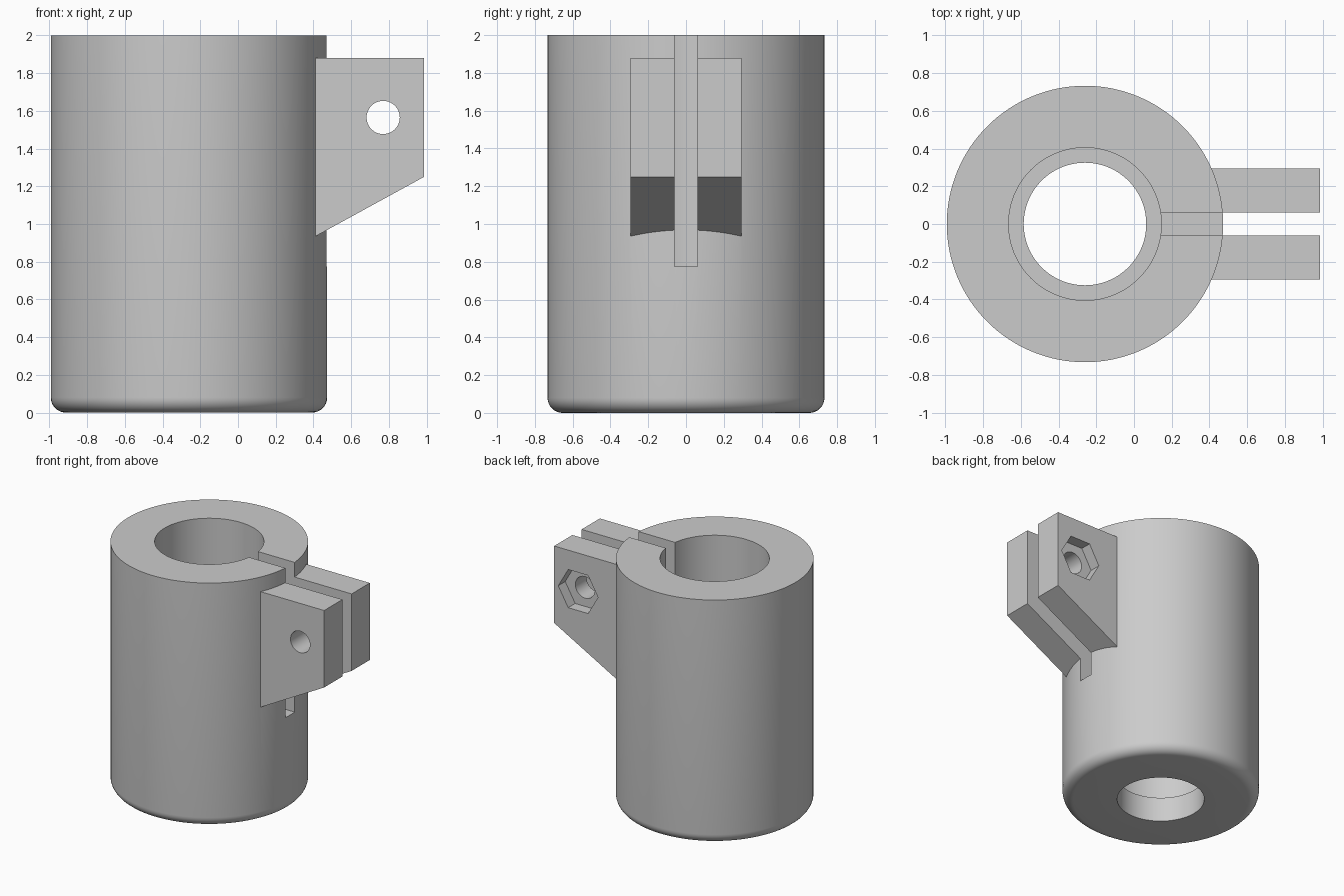
import bpy, bmesh, math
from mathutils import Matrix, Vector

cube = bpy.data.objects.get("Cube")
if cube:
    bpy.data.objects.remove(cube, do_unlink=True)

AXIS_X = -0.26                      # centre line of the sleeve
OUTER, BORE, THROAT = 0.733, 0.405, 0.325
FILLET = 0.08
SCREW_X, SCREW_Z = 0.77, 1.565      # clamp screw position

grey = bpy.data.materials.new("plain grey")
grey.use_nodes = True
colour = (0.6, 0.6, 0.6, 1)
grey.diffuse_color = colour
grey.node_tree.nodes["Principled BSDF"].inputs["Base Color"].default_value = colour


def finish(name, bm):
    bmesh.ops.recalc_face_normals(bm, faces=bm.faces)
    mesh = bpy.data.meshes.new(name)
    bm.to_mesh(mesh)
    bm.free()
    mesh.materials.append(grey)
    obj = bpy.data.objects.new(name, mesh)
    bpy.context.collection.objects.link(obj)
    return obj


def revolve(name, profile, steps=128):
    """Spin a closed (radius, z) profile around the sleeve axis."""
    bm = bmesh.new()
    verts = [bm.verts.new((AXIS_X + r, 0, z)) for r, z in profile]
    edges = [bm.edges.new((v, verts[i - 1])) for i, v in enumerate(verts)]
    bmesh.ops.spin(bm, geom=verts + edges, cent=(AXIS_X, 0, 0), axis=(0, 0, 1),
                   angle=math.tau, steps=steps, use_merge=True)
    bmesh.ops.remove_doubles(bm, verts=bm.verts, dist=1e-5)
    return finish(name, bm)


def extrude_y(name, outline, y0, y1):
    """Extrude an (x, z) outline from y0 to y1."""
    bm = bmesh.new()
    face = bm.faces.new([bm.verts.new((x, y0, z)) for x, z in outline])
    new = bmesh.ops.extrude_face_region(bm, geom=[face])["geom"]
    bmesh.ops.translate(bm, vec=(0, y1 - y0, 0),
                        verts=[g for g in new if isinstance(g, bmesh.types.BMVert)])
    return finish(name, bm)


def ring(radius, sides):
    return [(SCREW_X + radius * math.cos(math.tau * i / sides),
             SCREW_Z + radius * math.sin(math.tau * i / sides)) for i in range(sides)]


def combine(target, other, operation):
    mod = target.modifiers.new(operation.lower(), 'BOOLEAN')
    mod.operation, mod.solver, mod.object = operation, 'EXACT', other
    bpy.ops.object.select_all(action='DESELECT')
    bpy.context.view_layer.objects.active = target
    target.select_set(True)
    bpy.ops.object.modifier_apply(modifier=mod.name)
    bpy.data.objects.remove(other, do_unlink=True)


# Sleeve: stepped bore and a rounded lower rim
rim = []
for i in range(9):
    a = math.pi / 2 * i / 8
    rim.append((OUTER - FILLET + FILLET * math.sin(a), FILLET - FILLET * math.cos(a)))
sleeve = revolve("clamp_sleeve", [(THROAT, 0)] + rim +
                 [(OUTER, 2), (BORE, 2), (BORE, 0.2), (THROAT, 0.2)])

# Clamp ears, joined to the sleeve as one block and then split by the slot
ears = extrude_y("clamp_ears", [(0.3, 1.88), (0.987, 1.88), (0.987, 1.25), (0.3, 0.874)],
                 -0.295, 0.295)
combine(sleeve, ears, 'UNION')

# Slot, screw hole and hexagonal nut pocket
slot = extrude_y("slot_cutter", [(0, 0.775), (1.2, 0.775), (1.2, 2.2), (0, 2.2)], -0.06, 0.06)
hole = extrude_y("screw_hole_cutter", ring(0.088, 48), -0.5, 0.5)
pocket = extrude_y("nut_pocket_cutter", ring(0.18, 6), 0.205, 0.5)
for cutter in (slot, hole, pocket):
    combine(sleeve, cutter, 'DIFFERENCE')

bpy.ops.object.shade_smooth_by_angle(angle=math.radians(30))
